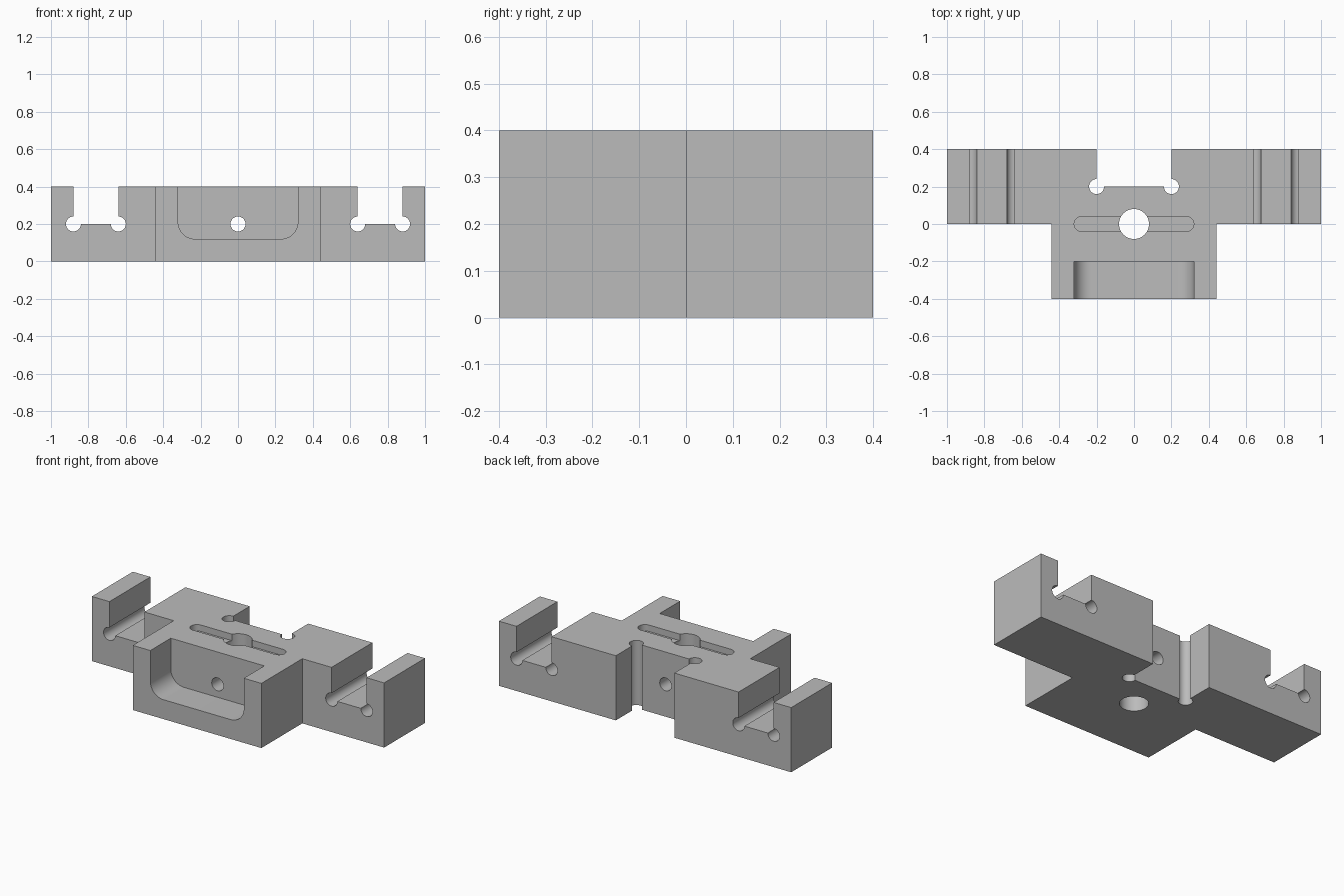
import bpy, bmesh
from math import pi, cos, sin, radians

cube = bpy.data.objects.get("Cube")
if cube:
    bpy.data.objects.remove(cube, do_unlink=True)

metal = bpy.data.materials.new("plain grey")
metal.use_nodes = True
GREY = (0.5, 0.5, 0.5, 1)
metal.diffuse_color = GREY
metal.node_tree.nodes["Principled BSDF"].inputs["Base Color"].default_value = GREY


def arc(cx, cy, r, start, end, n):
    return [(cx + r * cos(radians(start + (end - start) * i / n)),
             cy + r * sin(radians(start + (end - start) * i / n))) for i in range(n + 1)]


def circle(cx, cy, r, n=48):
    return arc(cx, cy, r, 0, 360, n)[:-1]


def rect(x0, x1, y0, y1):
    return [(x0, y0), (x1, y0), (x1, y1), (x0, y1)]


def prism(name, outline, axis, lo, hi):
    """Extrude an outline along z (outline in x, y) or along y (outline in x, z)."""
    bm = bmesh.new()
    place = (lambda a, b, t: (a, b, t)) if axis == "z" else (lambda a, b, t: (a, t, b))
    ends = [[bm.verts.new(place(a, b, t)) for a, b in outline] for t in (lo, hi)]
    n = len(outline)
    bm.faces.new(ends[0])
    bm.faces.new(ends[1])
    for i in range(n):
        j = (i + 1) % n
        bm.faces.new((ends[0][i], ends[0][j], ends[1][j], ends[1][i]))
    bmesh.ops.recalc_face_normals(bm, faces=bm.faces)
    mesh = bpy.data.meshes.new(name)
    bm.to_mesh(mesh)
    bm.free()
    mesh.materials.append(metal)
    obj = bpy.data.objects.new(name, mesh)
    bpy.context.collection.objects.link(obj)
    return obj


# T-shaped block
half = [(0.44, -0.4), (0.44, 0), (1, 0), (1, 0.4)]
body = prism("mounting_block", half + [(-x, y) for x, y in reversed(half)], "z", 0, 0.4)
bpy.context.view_layer.objects.active = body
body.select_set(True)


def cut(outline, axis, lo, hi):
    cutter = prism("cutter", outline, axis, lo, hi)
    cutter.hide_render = True
    mod = body.modifiers.new("cut", "BOOLEAN")
    mod.operation, mod.solver, mod.object = "DIFFERENCE", "EXACT", cutter
    bpy.ops.object.modifier_apply(modifier=mod.name)
    bpy.data.objects.remove(cutter, do_unlink=True)


# Wing channels with round corner reliefs, and the reliefs of the rear notch
for s in (-1, 1):
    x0, x1 = sorted((s * 0.64, s * 0.88))
    cut(rect(x0, x1, 0.2, 0.6), "y", -0.1, 0.5)
    for x in (x0, x1):
        cut(circle(x, 0.2, 0.04), "y", -0.1, 0.5)
    cut(circle(s * 0.2, 0.2, 0.04), "z", -0.1, 0.5)

# Rear notch
cut(rect(-0.2, 0.2, 0.2, 0.6), "z", -0.1, 0.5)

# Front pocket with rounded lower corners
R = 0.09
pocket = (arc(-0.32 + R, 0.12 + R, R, 180, 270, 14) + arc(0.32 - R, 0.12 + R, R, 270, 360, 14)
          + [(0.32, 0.6), (-0.32, 0.6)])
cut(pocket, "y", -0.6, -0.2)

# Shallow top slot, vertical bore and front-to-back hole
cut(arc(0.28, 0, 0.04, -90, 90, 20) + arc(-0.28, 0, 0.04, 90, 270, 20), "z", 0.36, 0.5)
cut(circle(0, 0, 0.08, 64), "z", -0.1, 0.5)
cut(circle(0, 0.2, 0.04), "y", -0.5, 0.5)

bpy.ops.object.shade_smooth_by_angle(angle=radians(30))
